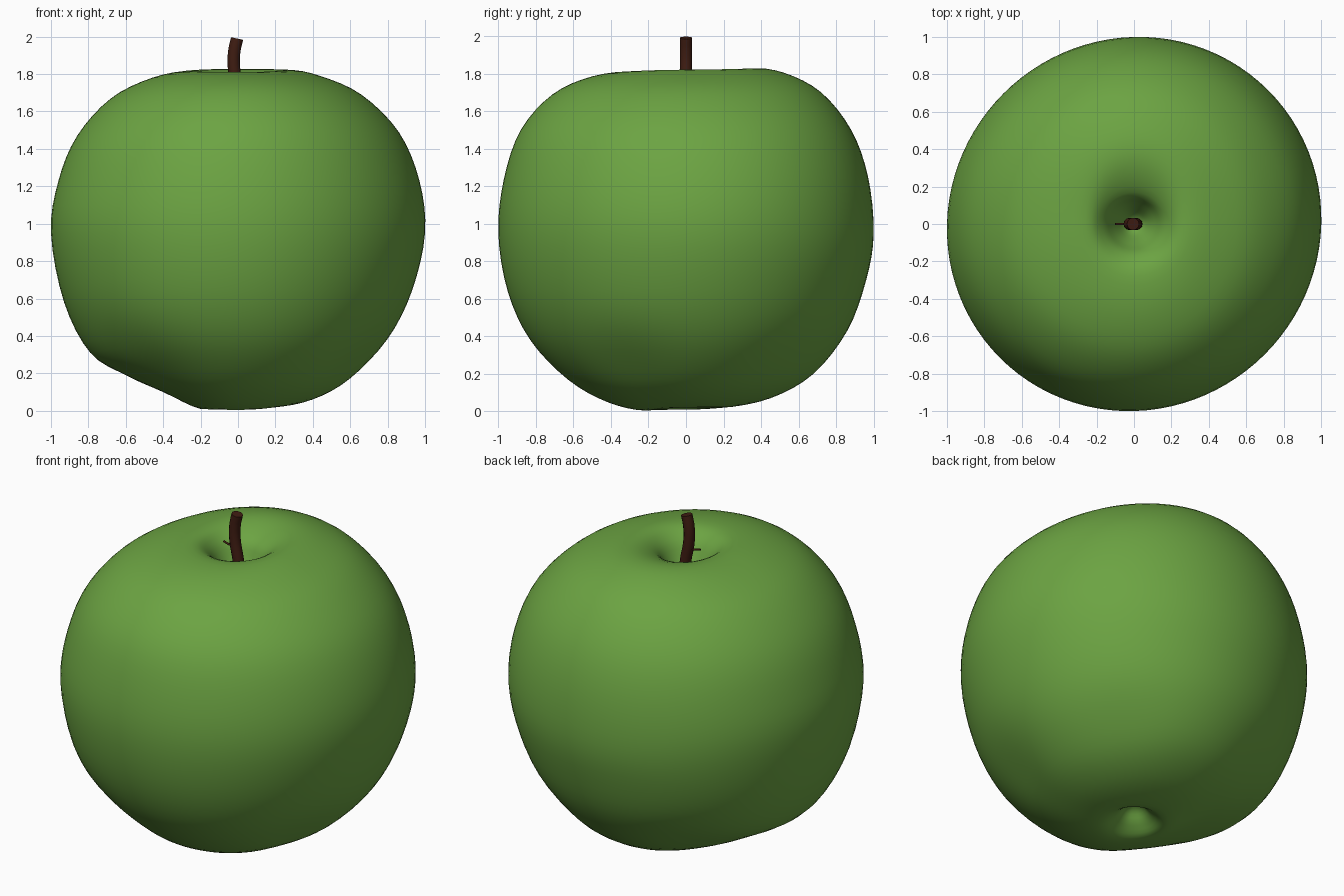
import bpy, bmesh, math
from mathutils import Vector

if "Cube" in bpy.data.objects:
    bpy.data.objects.remove(bpy.data.objects["Cube"])


def material(name, rgb):
    m = bpy.data.materials.new(name)
    m.diffuse_color = (*rgb, 1)
    m.use_nodes = True
    m.node_tree.nodes["Principled BSDF"].inputs["Base Color"].default_value = m.diffuse_color
    return m


def spline(p, t):
    # Catmull-Rom point on a list of tuples
    i = min(int(t), len(p) - 2)
    f = t - i
    a, b, c, d = (Vector(p[max(0, min(len(p) - 1, k))]) for k in (i - 1, i, i + 1, i + 2))
    return 0.5 * (2 * b + (c - a) * f + (2 * a - 5 * b + 4 * c - d) * f ** 2
                  + (3 * b - a - 3 * c + d) * f ** 3)


# Outer profiles (radius, height) toward +x, +y, -x, -y
RIGHT = [(0.2, 0.02), (0.4, 0.06), (0.6, 0.17), (0.8, 0.38), (0.93, 0.64), (1.0, 0.95),
         (0.97, 1.23), (0.86, 1.49), (0.66, 1.69), (0.44, 1.79), (0.27, 1.82)]
BACK = [(0.2, 0.02), (0.45, 0.07), (0.68, 0.2), (0.86, 0.43), (0.96, 0.7), (1.0, 0.95),
        (0.97, 1.25), (0.88, 1.5), (0.72, 1.7), (0.52, 1.805), (0.34, 1.825)]
LEFT = [(0.2, 0.01), (0.4, 0.1), (0.6, 0.19), (0.79, 0.31), (0.93, 0.58), (1.0, 0.95),
        (0.96, 1.23), (0.86, 1.47), (0.68, 1.67), (0.46, 1.78), (0.26, 1.815)]
FRONT = [(0.22, 0.005), (0.42, 0.05), (0.63, 0.17), (0.83, 0.38), (0.95, 0.64), (1.0, 0.95),
         (0.97, 1.24), (0.88, 1.5), (0.71, 1.69), (0.5, 1.785), (0.28, 1.81)]
SIDES = [RIGHT, BACK, LEFT, FRONT]
CALYX = [(0.0, 0.13), (0.05, 0.11), (0.11, 0.05)]
CAVITY = [(0.17, 1.76), (0.11, 1.66), (0.05, 1.56), (0.0, 1.53)]
# Shallow hollows around the base: angle, strength
DIPS = [(230, 0.05), (335, 0.045), (45, 0.025), (125, 0.03)]


def profile(theta):
    q = theta / (math.pi / 2)
    k = int(q) % 4
    w = math.sin((q - int(q)) * math.pi / 2) ** 2
    mid = [tuple(Vector(a).lerp(Vector(b), w)) for a, b in zip(SIDES[k], SIDES[(k + 1) % 4])]
    return CALYX + mid + CAVITY


def skin_point(theta, t):
    r, z = spline(profile(theta), t)
    r *= 1 + 0.013 * math.sin(2 * theta) * min(1, r)
    for angle, amount in DIPS:
        d = math.remainder(theta - math.radians(angle), math.tau)
        r *= 1 - amount * math.exp(-(d / 0.35) ** 2 - ((z - 0.22) / 0.2) ** 2)
    return r * math.cos(theta), r * math.sin(theta), z


# Apple body
N, STEPS = 96, 4
last = len(CALYX) + len(RIGHT) + len(CAVITY) - 1
bm = bmesh.new()
bottom = bm.verts.new((0, 0, CALYX[0][1]))
top = bm.verts.new((0, 0, CAVITY[-1][1]))
rings = [[bm.verts.new(skin_point(math.tau * j / N, i / STEPS)) for j in range(N)]
         for i in range(1, last * STEPS)]
for j in range(N):
    k = (j + 1) % N
    bm.faces.new((bottom, rings[0][k], rings[0][j]))
    bm.faces.new((top, rings[-1][j], rings[-1][k]))
    for a, b in zip(rings, rings[1:]):
        bm.faces.new((a[j], a[k], b[k], b[j]))
for f in bm.faces:
    f.smooth = True
mesh = bpy.data.meshes.new("apple_body")
bm.to_mesh(mesh)
bm.free()
body = bpy.data.objects.new("apple_body", mesh)
bpy.context.collection.objects.link(body)
mesh.materials.append(material("green_skin", (0.15, 0.37, 0.055)))
brown = material("brown_stem", (0.05, 0.012, 0.006))


def tube(name, points, radius):
    cu = bpy.data.curves.new(name, 'CURVE')
    cu.dimensions = '3D'
    cu.bevel_depth = radius
    cu.bevel_resolution = 4
    cu.use_fill_caps = True
    s = cu.splines.new('BEZIER')
    s.bezier_points.add(len(points) - 1)
    for bp, p in zip(s.bezier_points, points):
        bp.co = p
        bp.handle_left_type = bp.handle_right_type = 'AUTO'
    ob = bpy.data.objects.new(name, cu)
    bpy.context.collection.objects.link(ob)
    cu.materials.append(brown)


# Curved stem and its tiny side twig
tube("stem", [(0.015, 0, 1.5), (0.005, 0, 1.68), (-0.022, 0, 1.84), (-0.02, 0, 1.92),
              (-0.005, 0, 1.99)], 0.033)
tube("stem_twig", [(-0.02, 0, 1.785), (-0.06, 0, 1.785), (-0.1, 0, 1.795)], 0.006)
